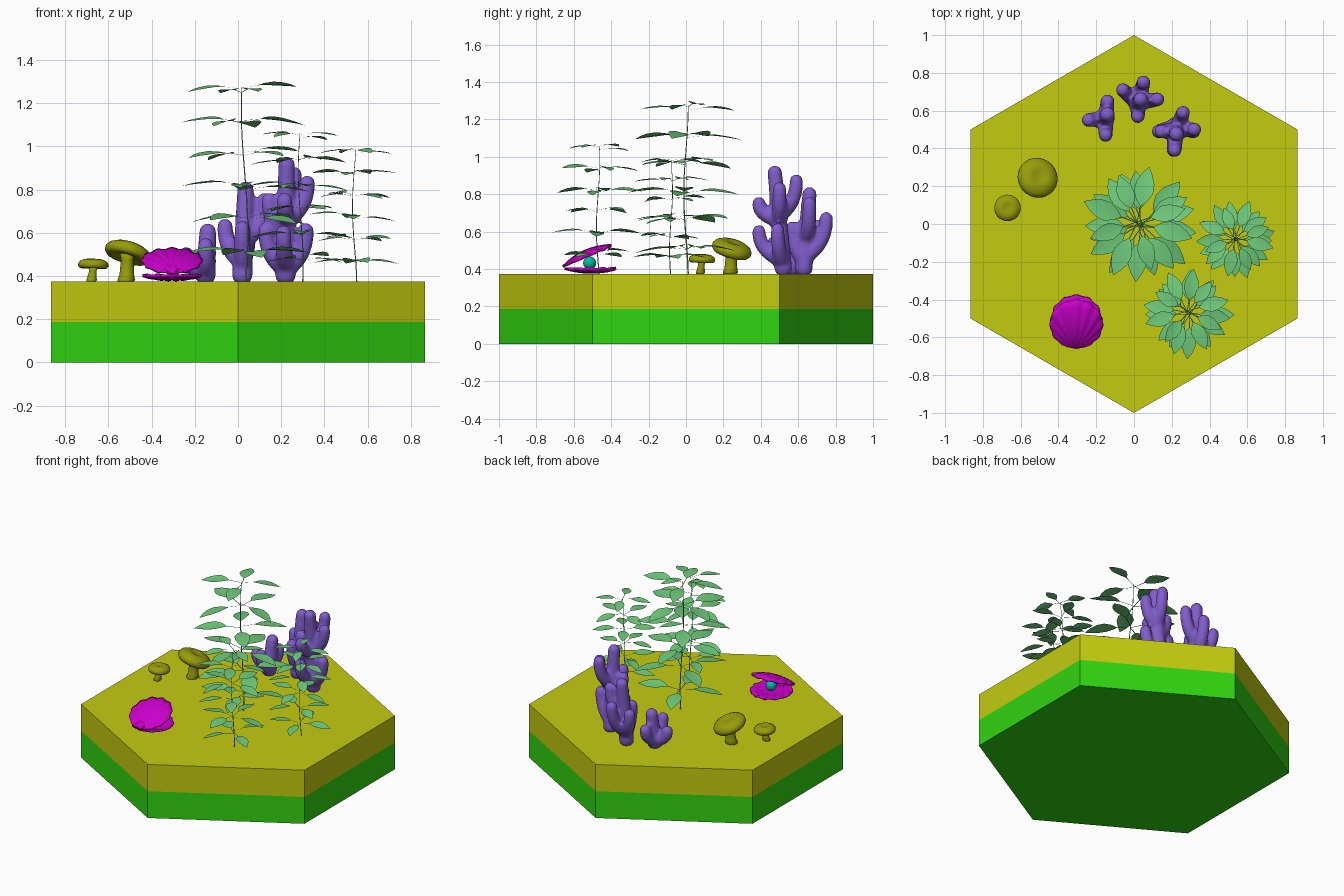
import bpy, bmesh, random
from math import sin, cos, pi, radians
from mathutils import Vector, Matrix

if "Cube" in bpy.data.objects:
    bpy.data.objects.remove(bpy.data.objects["Cube"])

random.seed(4)
TOP = 0.375


def material(name, rgb):
    m = bpy.data.materials.new(name)
    m.diffuse_color = (*rgb, 1)
    m.use_nodes = True
    m.node_tree.nodes["Principled BSDF"].inputs["Base Color"].default_value = m.diffuse_color
    return m


SAND = material("sand", (0.55, 0.60, 0.005))
GRASS = material("grass", (0.03, 0.66, 0.005))
LEAF = material("leaf", (0.16, 0.60, 0.20))
CORAL = material("coral", (0.22, 0.11, 0.60))
OLIVE = material("olive", (0.31, 0.34, 0.003))
PINK = material("pink", (0.60, 0.0, 0.60))
TEAL = material("teal", (0.0, 0.50, 0.36))


def finish(bm, name, mat, smooth=True):
    bmesh.ops.recalc_face_normals(bm, faces=bm.faces[:])
    me = bpy.data.meshes.new(name)
    for f in bm.faces:
        f.smooth = smooth
    bm.to_mesh(me)
    bm.free()
    ob = bpy.data.objects.new(name, me)
    bpy.context.collection.objects.link(ob)
    me.materials.append(mat)
    return ob


# Hexagonal ground in two layers
def hex_layer(name, z0, z1, mat):
    bm = bmesh.new()
    ring = [bm.verts.new((cos(pi / 2 + k * pi / 3), sin(pi / 2 + k * pi / 3), z0)) for k in range(6)]
    face = bm.faces.new(ring)
    new = bmesh.ops.extrude_face_region(bm, geom=[face])["geom"]
    bmesh.ops.translate(bm, vec=(0, 0, z1 - z0), verts=[v for v in new if isinstance(v, bmesh.types.BMVert)])
    if not any(f.normal.z < 0 and f.calc_center_median().z == z0 for f in bm.faces):
        bottom = [v for v in bm.verts if abs(v.co.z - z0) < 1e-6]
        if not any(all(v in bottom for v in f.verts) for f in bm.faces):
            bm.faces.new(ring)
    finish(bm, name, mat, False)


hex_layer("lower_ground", 0, TOP / 2, GRASS)
hex_layer("upper_ground", TOP / 2, TOP, SAND)


def tube(bm, pts, radii, n=6):
    rings = [[bm.verts.new(p + Vector((r * cos(2 * pi * k / n), r * sin(2 * pi * k / n), 0)))
              for k in range(n)] for p, r in zip(pts, radii)]
    for a, b in zip(rings, rings[1:]):
        for k in range(n):
            bm.faces.new((a[k], a[(k + 1) % n], b[(k + 1) % n], b[k]))
    bm.faces.new(rings[0])
    bm.faces.new(rings[-1])


# Leafy plants: thin wavy stem with six whorls of four pointed leaves
BLADE = [(0.0, 0.002, 0), (0.09, 0.003, 0.012), (0.12, 0.03, 0.014), (0.165, 0.051, 0.012),
         (0.215, 0.048, 0.006), (0.26, 0.028, 0.0), (0.30, 0.001, -0.008)]


def plant(name, x, y, s, turn):
    def stem(t):
        return Vector((0.015 * sin(5 * t + turn), 0.012 * cos(6 * t + turn), 0.9 * t))
    bm = bmesh.new()
    tube(bm, [stem(i / 12) for i in range(13)], [0.004 - 0.002 * i / 12 for i in range(13)], 5)
    for layer in range(6):
        base = stem(0.155 + 0.165 * layer)
        size = 0.88 if layer == 5 else random.uniform(0.92, 1.04)
        for k in range(4):
            m = (Matrix.Translation(base + Vector((0, 0, random.uniform(-0.012, 0.012))))
                 @ Matrix.Rotation(turn + layer * 0.63 + k * pi / 2 + random.uniform(-.12, .12), 4, 'Z')
                 @ Matrix.Rotation(random.uniform(-.06, .05), 4, 'Y')
                 @ Matrix.Rotation(random.uniform(-.2, .2), 4, 'X') @ Matrix.Scale(size, 4))
            rows = [[bm.verts.new(m @ Vector((r, c * w, z + abs(c) * w * 0.12))) for c in (-1, 0, 1)]
                    for r, w, z in BLADE]
            for a, b in zip(rows, rows[1:]):
                for c in (0, 1):
                    bm.faces.new((a[c], b[c], b[c + 1], a[c + 1]))
    ob = finish(bm, name, LEAF)
    # all blades face upwards
    for p in ob.data.polygons:
        if p.normal.z < 0 and abs(p.normal.z) > 0.6:
            p.flip()
    ob.location = (x, y, TOP)
    ob.scale = (s, s, s)


plant("tall_plant", 0.03, 0.0, 1.0, 0.3)
plant("front_plant", 0.29, -0.47, 0.76, 1.0)
plant("right_plant", 0.54, -0.08, 0.68, 1.9)


# Branching coral: bent rounded limbs fused into one smooth body
def coral(name, root, trunk, limbs):
    bm = bmesh.new()
    root, trunk = Vector((*root, TOP + 0.03)), Vector(trunk)

    def limb(a, b, c, r0, r1):
        for i in range(25):
            t = i / 24
            p = a * (1 - t) ** 2 + b * 2 * t * (1 - t) + c * t * t
            bmesh.ops.create_icosphere(bm, subdivisions=2, radius=r0 + (r1 - r0) * t,
                                       matrix=Matrix.Translation(p))
    limb(root, (root + trunk) / 2, trunk, 0.05, 0.041)
    for f, *tip in limbs:
        a, c = root.lerp(trunk, f), Vector(tip)
        limb(a, Vector((c.x, c.y, a.z * 0.65 + c.z * 0.35)), c, 0.043, 0.038)
    ob = finish(bm, name, CORAL)
    rm = ob.modifiers.new("fuse", 'REMESH')
    rm.mode, rm.voxel_size, rm.use_smooth_shade = 'VOXEL', 0.011, True
    sm = ob.modifiers.new("soften", 'SMOOTH')
    sm.factor, sm.iterations = 0.5, 6


coral("large_coral", (0.22, 0.52), (0.225, 0.475, 0.915),
      [(0.05, 0.13, 0.49, 0.61), (0.05, 0.315, 0.49, 0.61), (0.08, 0.21, 0.39, 0.60),
       (0.5, 0.32, 0.50, 0.83), (0.55, 0.26, 0.59, 0.87), (0.5, 0.215, 0.39, 0.75),
       (0.4, 0.145, 0.49, 0.75)])
coral("back_coral", (0.02, 0.63), (0.035, 0.66, 0.80),
      [(0.15, -0.06, 0.71, 0.63), (0.4, 0.125, 0.66, 0.75), (0.1, 0.02, 0.57, 0.62),
       (0.15, 0.05, 0.75, 0.67)])
coral("small_coral", (-0.15, 0.56), (-0.14, 0.58, 0.605),
      [(0.05, -0.15, 0.47, 0.54), (0.1, -0.14, 0.65, 0.52), (0.05, -0.24, 0.55, 0.50)])


# Mushrooms: lathed cap with a dimple, on a flared stem
CAP = [(0, -0.012), (0.03, -0.015), (0.07, -0.024), (0.095, -0.026), (0.107, -0.012), (0.108, 0.006),
       (0.097, 0.024), (0.07, 0.038), (0.045, 0.042), (0.025, 0.036), (0, 0.034)]


def lathe(bm, prof, m, n=28):
    rings = []
    for r, z in prof:
        if r == 0:
            rings.append([bm.verts.new(m @ Vector((0, 0, z)))] * n)
        else:
            rings.append([bm.verts.new(m @ Vector((r * cos(2 * pi * k / n), r * sin(2 * pi * k / n), z)))
                          for k in range(n)])
    for a, b in zip(rings, rings[1:]):
        for k in range(n):
            j = (k + 1) % n
            bm.faces.new(list(dict.fromkeys((a[k], a[j], b[j], b[k]))))


def mushroom(name, x, y, s, cap_z, tilt, stem_r):
    bm = bmesh.new()
    m = (Matrix.Translation((x, y, cap_z)) @ Matrix.Rotation(tilt, 4, Vector((-1, 1, 0)))
         @ Matrix.Scale(s, 4))
    lathe(bm, CAP, m)
    h = [TOP, TOP + 0.006, TOP + 0.03, cap_z - 0.03, cap_z]
    tube(bm, [Vector((x - 0.01 * (1 - i / 4), y - 0.01 * (1 - i / 4), z)) for i, z in enumerate(h)],
         [stem_r * f for f in (1.1, 1.2, 1.0, 0.85, 1.1)], 16)
    finish(bm, name, OLIVE)


mushroom("large_mushroom", -0.51, 0.245, 1.0, 0.507, radians(22), 0.034)
mushroom("small_mushroom", -0.67, 0.085, 0.65, 0.452, radians(3), 0.02)


# Clam: two ribbed fan shells hinged at the front, opening to the back
def shell(name, m, dome):
    bm = bmesh.new()
    n, rows, R = 72, 8, 0.134
    hinge = bm.verts.new((0, 0, 0))
    prev = None
    for i in range(1, rows + 1):
        t, ring = i / rows, []
        for k in range(n):
            a = 2 * pi * k / n
            rib = cos(12 * a)
            rr = R * (1 + 0.025 * rib)
            px, py = t * rr * sin(a), t * (R - rr * cos(a))
            d = min(1, (px * px + (py - R) ** 2) / (R * R))
            ring.append(bm.verts.new((px, py, dome * (1 - d) + 0.004 * rib * t * (1 - cos(a)) / 2)))
        for k in range(n):
            j = (k + 1) % n
            bm.faces.new((prev[k], prev[j], ring[j], ring[k]) if prev else (hinge, ring[j], ring[k]))
        prev = ring
    ob = finish(bm, name, PINK)
    ob.matrix_world = m
    so = ob.modifiers.new("thickness", 'SOLIDIFY')
    so.thickness, so.offset = 0.014, 0


shell("lower_shell", Matrix.Translation((-0.305, -0.645, 0.402)), -0.018)
shell("upper_shell", Matrix.Translation((-0.305, -0.655, 0.415)) @ Matrix.Rotation(radians(23), 4, 'X')
      @ Matrix.Diagonal((1.03, 1.03, 1, 1)), 0.028)
bm = bmesh.new()
bmesh.ops.create_uvsphere(bm, u_segments=24, v_segments=14, radius=0.035,
                          matrix=Matrix.Translation((-0.30, -0.515, 0.432)))
finish(bm, "pearl", TEAL)
